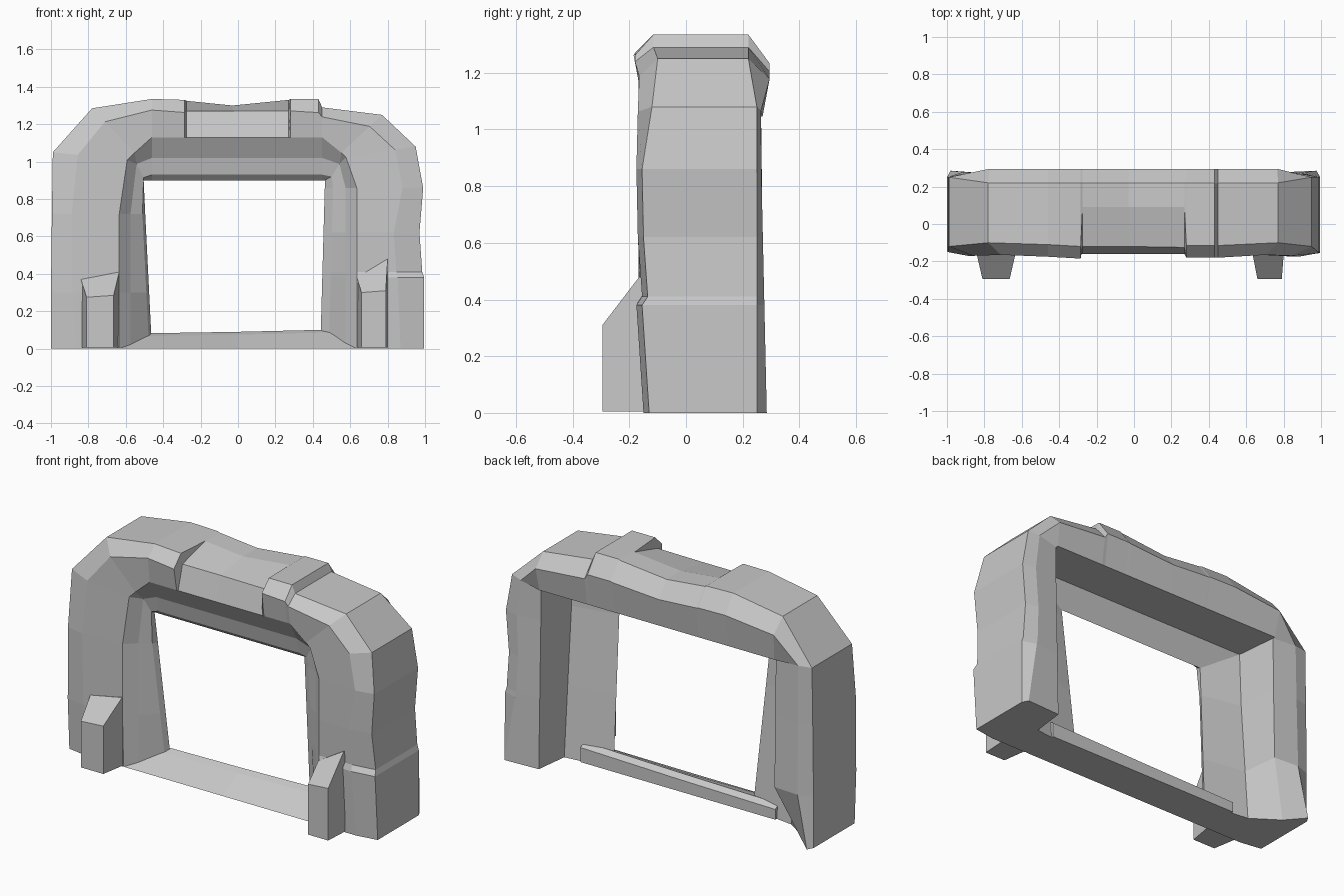
import bpy, bmesh, random

if "Cube" in bpy.data.objects:
    bpy.data.objects.remove(bpy.data.objects["Cube"])
random.seed(4)

stone = bpy.data.materials.new("grey_stone")
stone.diffuse_color = (0.58, 0.58, 0.58, 1)
stone.use_nodes = True
stone.node_tree.nodes["Principled BSDF"].inputs["Base Color"].default_value = stone.diffuse_color


def finish(name, bm):
    bmesh.ops.remove_doubles(bm, verts=bm.verts, dist=0.0015)
    bmesh.ops.recalc_face_normals(bm, faces=bm.faces)
    me = bpy.data.meshes.new(name)
    bm.to_mesh(me)
    bm.free()
    me.materials.append(stone)
    ob = bpy.data.objects.new(name, me)
    bpy.context.collection.objects.link(ob)
    return ob


def loft(name, rings):
    """Skin a row of equal cross-sections and cap both ends."""
    bm = bmesh.new()
    vs = [[bm.verts.new(p) for p in r] for r in rings]
    for a, b in zip(vs, vs[1:]):
        for i in range(len(a)):
            j = (i + 1) % len(a)
            bm.faces.new((a[i], a[j], b[j], b[i]))
    bm.faces.new(vs[0])
    bm.faces.new(vs[-1])
    return finish(name, bm)


def clamp(o, w, h, cut=9):
    """Project an outline point onto an opening of half width w, height h, cut corners."""
    x, z = max(-w, min(w, o[0])), min(h, o[1])
    over = max(0, abs(x) + z - cut) / 2
    return (x - over * (1 if x > 0 else -1), z - over)


def lerp(a, b, t):
    return (a[0] + (b[0] - a[0]) * t, a[1] + (b[1] - a[1]) * t)


# Arch outline from left foot to right foot: x, z, depth of the front face
stations = [
    (-1.0, 0.0, -.15), (-1.0, .30, -.165), (-.995, .72, -.17), (-.99, 1.05, -.17),
    (-.78, 1.285, -.165), (-.46, 1.335, -.175), (-.285, 1.33, -.185),
    (-.275, 1.325, -.12), (-.03, 1.30, -.12), (.27, 1.33, -.125),
    (.28, 1.335, -.18), (.43, 1.335, -.18), (.45, 1.29, -.18), (.77, 1.25, -.165),
    (.95, 1.08, -.17), (.99, .86, -.175), (.97, .62, -.17), (.985, .41, -.155),
    (.995, .38, -.175), (.995, 0.0, -.15)]

rings = []
for x, z, yf in stations:
    o = (x, z)
    leg, foot = z < 1.2, z < .05
    notch = yf > -.14
    t = min(z, .9) / .9                 # 0 at the floor, 1 at the lintel
    f = clamp(o, .635, 1.13, 1.6)       # front rim of the opening
    m = clamp(o, .575, 1.02, 1.53)      # chamfer inside the rim
    w = .46 + .045 * t if x < 0 else .44 + .025 * t
    l1 = clamp(o, w + (.015 if x < 0 else .045), .93, 1.42)  # front of the inner lip
    l2 = clamp(o, w, .90)               # back of the inner lip
    b = clamp(o, .76, 1.045)            # rear recess
    c = clamp(o, .735, 1.045)
    ly = .04 - .09 * t                  # the lip leans forward with height
    cy = .075 - .07 * t
    ridge = lerp(o, f, .35 + (0 if foot else random.uniform(-.07, .07)))
    if notch:
        ridge = (x, 1.27)
    shoulder = lerp(o, b, .08 if foot else .35)
    yof = .09 if notch else yf + (.02 if z < 1 else .05 if leg else .065)
    yb = .285 - .02 * t if leg else .295
    by = yb - .01 if leg else .27
    if foot and x < 0:                  # left foot ends in a pointed rear corner
        b, by = (-.89, 0), .18
    pts = [(ridge, yf), (o, yof), (o, .25 if leg else .22), (shoulder, yb),
           (b, by), (c, cy), (l2, ly), (l1, ly - .03),
           (m, -.10), (f, -.15 if foot else -.16)]
    rings.append([(p[0], y, p[1]) for p, y in pts])
loft("rock_arch", rings)

# Threshold between the feet, sloping up to the inner lip
loft("threshold", [
    [(x, -.15, 0), (x, .0, h - .015), (x, .04, h), (x, .075, h - .02), (x, .075, 0)]
    for x, h in ((-.63, .08), (0, .09), (.63, .105))])


def buttress(name, front, back, zf, zb):
    """Wedge of rock: x ranges and top heights at the front and back."""
    rs = []
    for i in (0, 1):
        rs.append([(front[i], -.295, .005), (front[i], -.295, zf[i]),
                   (back[i], -.165, zb[i]), (back[i], -.12, zb[i]),
                   (back[i], -.12, .005)])
    loft(name, rs)


buttress("left_buttress", (-.81, -.665), (-.84, -.635), (.275, .285), (.37, .41))
buttress("right_buttress", (.66, .79), (.635, .80), (.30, .31), (.38, .48))
